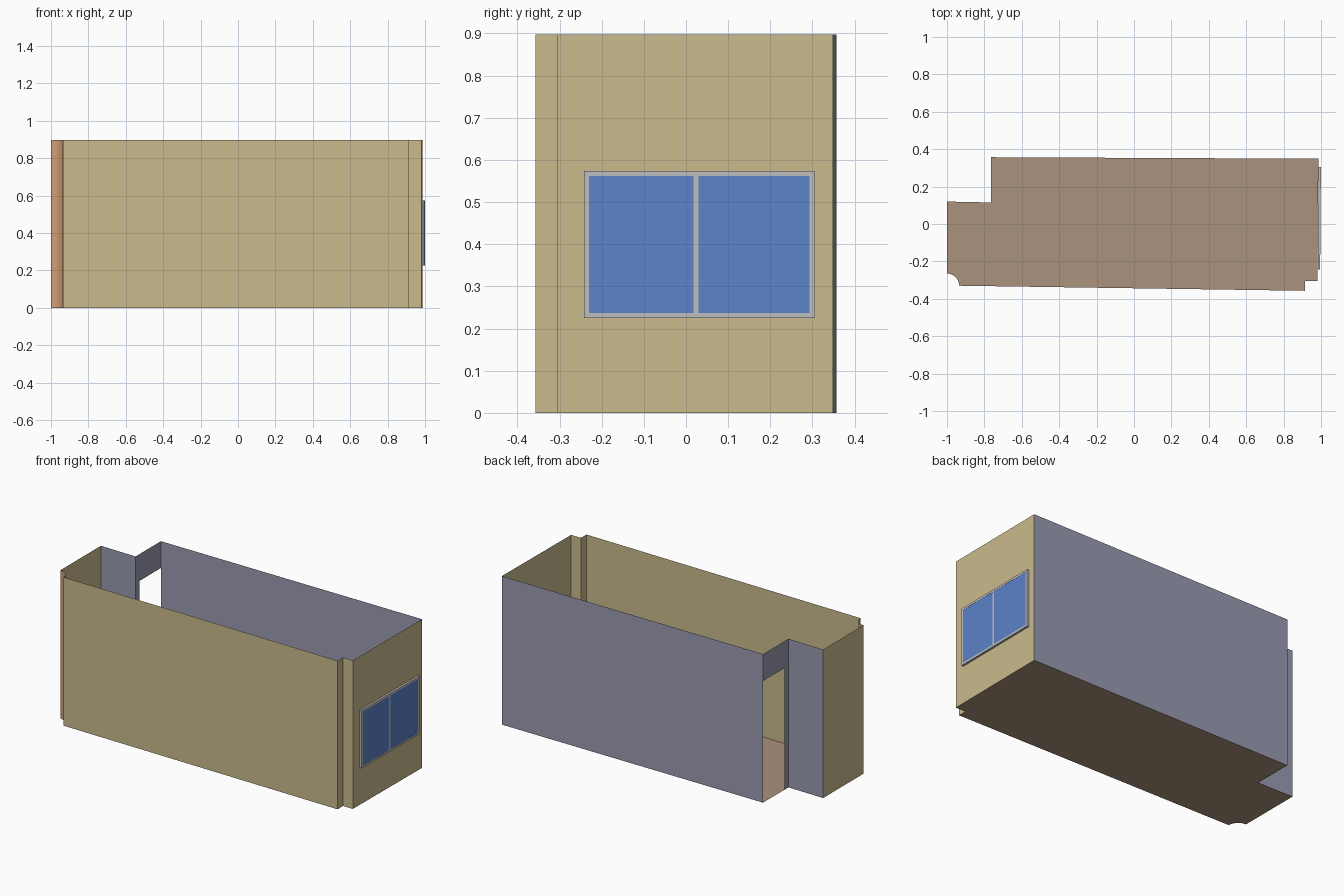
import bpy, bmesh, math
from mathutils import Vector

if "Cube" in bpy.data.objects:
    bpy.data.objects.remove(bpy.data.objects["Cube"])

H = 0.897          # wall height
DOOR_H = 0.735     # doorway height


def material(name, rgb):
    m = bpy.data.materials.new(name)
    lin = [((c / 255 + 0.055) / 1.055) ** 2.4 for c in rgb]
    m.diffuse_color = (*lin, 1)
    m.use_nodes = True
    m.node_tree.nodes["Principled BSDF"].inputs["Base Color"].default_value = m.diffuse_color
    return m


TAN = material("tan_plaster", (203, 188, 142))
GREY = material("blue_grey_plaster", (154, 155, 177))
ORANGE = material("orange_column", (210, 158, 116))
FLOOR = material("brown_floor", (170, 146, 124))
FRAME = material("window_frame_grey", (191, 191, 192))
GLASS = material("window_blue", (92, 131, 203))


def make(name, polys, mat):
    """Mesh object from a list of polygons, shared corners welded."""
    bm = bmesh.new()
    for p in polys:
        bm.faces.new([bm.verts.new(v) for v in p])
    bmesh.ops.remove_doubles(bm, verts=bm.verts, dist=1e-5)
    me = bpy.data.meshes.new(name)
    bm.to_mesh(me)
    bm.free()
    me.materials.append(mat)
    ob = bpy.data.objects.new(name, me)
    bpy.context.collection.objects.link(ob)
    return ob


def wall(a, b, z0=0.0, z1=H):
    return [(*a, z0), (*b, z0), (*b, z1), (*a, z1)]


def walls(name, pts, mat):
    return make(name, [wall(a, b) for a, b in zip(pts, pts[1:])], mat)


# Plan outline, counter-clockwise, split into runs by colour
left = [(-1, 0.12), (-1, -0.265)]
arc = [(-1 + 0.065 * math.sin(t), -0.33 + 0.065 * math.cos(t))
       for t in (math.pi / 2 * i / 12 for i in range(13))]
front_right = [(-0.935, -0.33), (0.915, -0.357), (0.915, -0.305),
               (0.981, -0.305), (0.986, 0.349)]
back = [(0.986, 0.349), (-0.765, 0.357)]
door_side = (-0.765, 0.155)
alcove = [door_side, (-0.765, 0.115), (-1, 0.12)]

# Floor
outline = left + arc[1:-1] + front_right + back[1:] + alcove[1:-1]
make("floor", [[(x, y, 0) for x, y in outline]], FLOOR)

# Thin walls
walls("left_wall", left, TAN)
column = walls("round_column", arc, ORANGE)
for p in column.data.polygons:
    p.use_smooth = True
walls("front_and_right_walls", front_right, TAN)
walls("back_wall", back, GREY)
walls("alcove_wall", alcove, GREY)
make("door_lintel", [wall(back[1], door_side, DOOR_H, H)], GREY)

# Window on the slightly slanted right wall
A, B = Vector(front_right[3]), Vector(front_right[4])
slope = (B.x - A.x) / (B.y - A.y)


def plate(name, y0, y1, z0, z1, depth, mat):
    """Shallow box standing out from the right wall."""
    def v(y, z, d):
        return (A.x + slope * (y - A.y) + d, y, z)
    ring = [(y0, z0), (y1, z0), (y1, z1), (y0, z1)]
    near = [v(y, z, 0.001) for y, z in ring]
    far = [v(y, z, depth) for y, z in ring]
    polys = [far, near[::-1]]
    for i in range(4):
        j = (i + 1) % 4
        polys.append([near[i], near[j], far[j], far[i]])
    return make(name, polys, mat)


Y0, Y1, Z0, Z1, T = -0.242, 0.305, 0.225, 0.574, 0.0125
D = 0.0137
plate("frame_bottom", Y0, Y1, Z0, Z0 + T, D, FRAME)
plate("frame_top", Y0, Y1, Z1 - T, Z1, D, FRAME)
for name, y in (("left", Y0), ("middle", (Y0 + Y1 - T) / 2 - 0.008), ("right", Y1 - T)):
    plate("frame_" + name, y, y + T, Z0 + T, Z1 - T, D, FRAME)
ym = (Y0 + Y1 - T) / 2 - 0.008
for name, a, b in (("left", Y0 + T, ym), ("right", ym + T, Y1 - T)):
    plate("glass_" + name, a, b, Z0 + T, Z1 - T, D - 0.001, GLASS)
